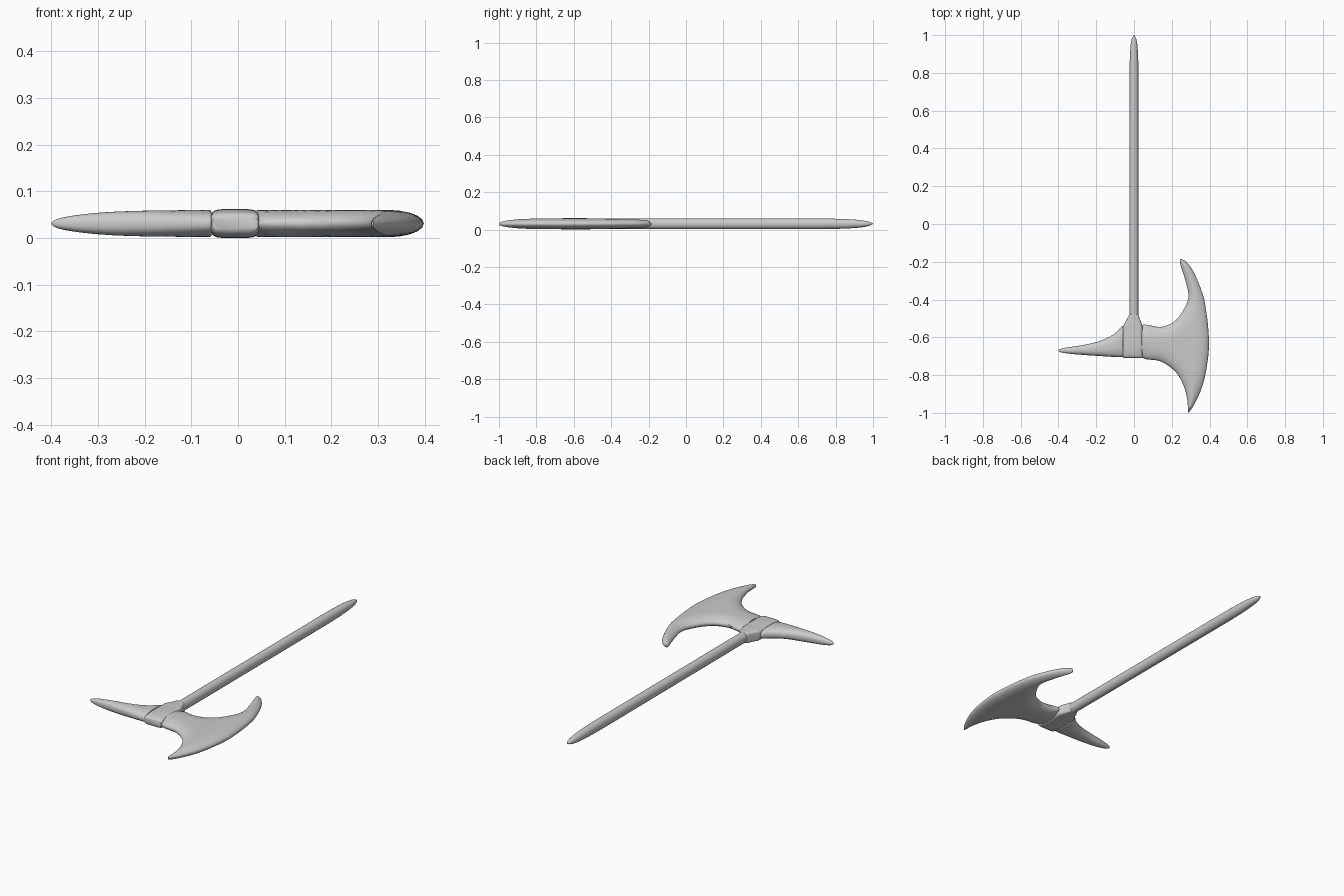
import bpy, bmesh, math
from mathutils import Vector
from mathutils.geometry import intersect_point_line

if "Cube" in bpy.data.objects:
    bpy.data.objects.remove(bpy.data.objects["Cube"])

ZC = 0.031  # height of the mid plane


def smooth_stations(pts, steps):
    """Catmull-Rom interpolation of tuples of any length."""
    p = [pts[0]] + list(pts) + [pts[-1]]
    out = []
    for i in range(1, len(p) - 2):
        for s in range(steps):
            t = s / steps
            out.append([0.5 * (2 * b + (c - a) * t + (2*a - 5*b + 4*c - d) * t*t
                               + (3*b - a - 3*c + d) * t**3)
                        for a, b, c, d in zip(p[i-1], p[i], p[i+1], p[i+2])])
    return out + [list(pts[-1])]


def skin(name, rings, angle=40):
    """Join closed rings into a capped, smooth mesh."""
    bm = bmesh.new()
    vr = [[bm.verts.new(co) for co in r] for r in rings]
    n = len(vr[0])
    for a, b in zip(vr, vr[1:]):
        for i in range(n):
            j = (i + 1) % n
            bm.faces.new((a[i], a[j], b[j], b[i]))
    bm.faces.new(vr[0])
    bm.faces.new(vr[-1])
    bmesh.ops.remove_doubles(bm, verts=bm.verts, dist=0.0003)
    bmesh.ops.recalc_face_normals(bm, faces=bm.faces)
    me = bpy.data.meshes.new(name)
    bm.to_mesh(me)
    bm.free()
    ob = bpy.data.objects.new(name, me)
    bpy.context.collection.objects.link(ob)
    bpy.ops.object.select_all(action='DESELECT')
    bpy.context.view_layer.objects.active = ob
    ob.select_set(True)
    bpy.ops.object.shade_smooth_by_angle(angle=math.radians(angle))
    return ob


def spow(v, e):
    return math.copysign(abs(v) ** e, v)


def loft(name, stations, power=2.0, n=32, steps=6):
    """Stations are (ax, ay, bx, by, half thickness), superellipse section."""
    rings = []
    for ax, ay, bx, by, h in smooth_stations(stations, steps):
        ring = []
        for k in range(n):
            t = 2 * math.pi * k / n
            u = spow(math.cos(t), 2 / power) / 2
            ring.append(((ax + bx) / 2 + (bx - ax) * u, (ay + by) / 2 + (by - ay) * u,
                         ZC + h * spow(math.sin(t), 2 / power)))
        rings.append(ring)
    return skin(name, rings)


# Handle: long round rod with a tapered end
loft("handle", [(-w, y, w, y, h) for y, w, h in [
    (-0.6, .0245, .027), (-0.3, .0245, .028), (0, .0245, .028), (.3, .0245, .028),
    (.6, .0245, .028), (.8, .024, .027), (.92, .020, .021), (.975, .013, .012),
    (1.0, .001, .001)]])

# Collar: boxy sleeve joining handle, blade and spike
loft("collar", [(l, y, r, y, h) for l, r, y, h in [
    (-.056, .043, -.709, .014), (-.058, .045, -.700, .023), (-.058, .045, -.67, .029),
    (-.058, .045, -.62, .031), (-.058, .045, -.57, .030), (-.056, .044, -.54, .030),
    (-.040, .034, -.51, .029), (-.027, .024, -.483, .028), (-.02, .02, -.478, .024)]],
    power=5)

# Spike on the back of the head
loft("back_spike", [(x, lo, x, hi, h) for x, lo, hi, h in [
    (-.057, -.704, -.545, .026), (-.064, -.705, -.542, .029), (-.10, -.704, -.578, .029),
    (-.15, -.701, -.607, .028), (-.20, -.698, -.625, .0275), (-.27, -.693, -.641, .025),
    (-.33, -.688, -.650, .020), (-.375, -.682, -.657, .013), (-.393, -.677, -.663, .007),
    (-.4, -.671, -.669, .001)]], power=2.4)

# Crescent blade: pairs of cutting edge and inner edge points, top tip to bottom tip
pairs = [
    (.250, -.185, .248, -.185), (.280, -.203, .243, -.205), (.320, -.262, .268, -.285),
    (.365, -.375, .288, -.375), (.382, -.460, .270, -.440), (.391, -.530, .215, -.515),
    (.395, -.580, .140, -.545), (.397, -.605, .075, -.535), (.398, -.620, .043, -.540),
    (.398, -.635, .043, -.620), (.397, -.650, .043, -.706), (.395, -.680, .140, -.727),
    (.390, -.725, .217, -.780), (.375, -.810, .260, -.850), (.352, -.885, .281, -.925),
    (.318, -.957, .285, -.970), (.290, -.999, .286, -.997)]
st = smooth_stations(pairs, 7)
outer = [Vector((a, b)) for a, b, _, _ in st]
inner = [Vector((c, d)) for _, _, c, d in st]
segs = list(zip(outer, outer[1:]))
segs += [(a, b) for a, b in zip(inner, inner[1:])
         if not (a.x < .05 and -.70 < (a.y + b.y) / 2 < -.545)]


def edge_distance(p):
    best = 9.0
    for a, b in segs:
        if (b - a).length < 1e-7:
            continue
        q, t = intersect_point_line(p, a, b)
        q = a + (b - a) * min(max(t, 0), 1)
        best = min(best, (p - q).length)
    return best if best > 2e-5 else 0.0


rings = []
N = 16
for o, i in zip(outer, inner):
    top, bottom = [], []
    for k in range(N + 1):
        p = o.lerp(i, (1 - math.cos(math.pi * k / N)) / 2)
        d = min(edge_distance(p) / 0.075, 1)
        h = 0.029 * math.sqrt(1 - (1 - d) ** 2)
        top.append((p.x, p.y, ZC + h))
        bottom.append((p.x, p.y, ZC - h))
    rings.append(top + bottom[::-1])
skin("blade", rings, 60)
